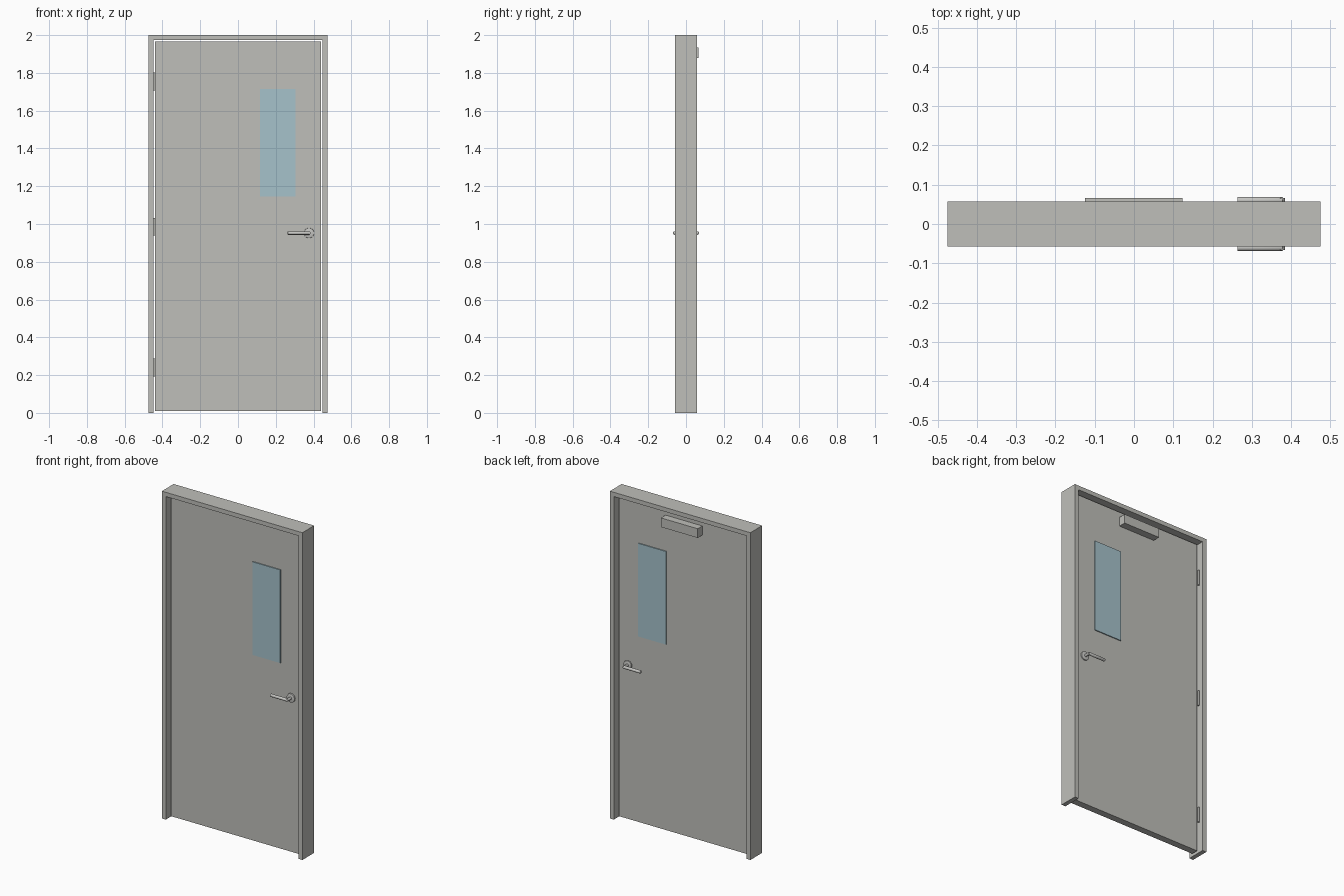
import bpy
import bmesh
from math import pi
from mathutils import Matrix, Vector

cube = bpy.data.objects.get("Cube")
if cube:
    bpy.data.objects.remove(cube, do_unlink=True)


def material(name, rgb):
    m = bpy.data.materials.new(name)
    m.use_nodes = True
    m.diffuse_color = (*rgb, 1)
    m.node_tree.nodes["Principled BSDF"].inputs["Base Color"].default_value = (*rgb, 1)
    return m


grey = material("painted grey", (0.52, 0.52, 0.49))
steel = material("brushed steel", (0.56, 0.56, 0.54))
blue = material("pale blue glass", (0.38, 0.54, 0.60))


def finish(name, bm, mat):
    bmesh.ops.recalc_face_normals(bm, faces=bm.faces)
    mesh = bpy.data.meshes.new(name)
    bm.to_mesh(mesh)
    bm.free()
    mesh.materials.append(mat)
    ob = bpy.data.objects.new(name, mesh)
    bpy.context.collection.objects.link(ob)
    return ob


def box(name, x, y, z, mat):
    """Box from (low, high) ranges on each axis."""
    size = [r[1] - r[0] for r in (x, y, z)]
    mid = Vector([(r[0] + r[1]) / 2 for r in (x, y, z)])
    bm = bmesh.new()
    bmesh.ops.create_cube(bm, size=1, matrix=Matrix.Translation(mid) @ Matrix.Diagonal((*size, 1)))
    return finish(name, bm, mat)


def rod(name, start, end, radius, mat, bevel=0, sides=24):
    """Smooth cylinder between two points."""
    a, b = Vector(start), Vector(end)
    turn = (b - a).to_track_quat("Z", "Y").to_matrix().to_4x4()
    bm = bmesh.new()
    bmesh.ops.create_cone(bm, cap_ends=True, segments=sides, radius1=radius, radius2=radius,
                          depth=(b - a).length, matrix=Matrix.Translation((a + b) / 2) @ turn)
    if bevel:
        rims = [e for e in bm.edges if any(len(f.verts) > 4 for f in e.link_faces)]
        bmesh.ops.bevel(bm, geom=rims, offset=bevel, segments=2, profile=0.5, affect="EDGES")
    ob = finish(name, bm, mat)
    bpy.context.view_layer.objects.active = ob
    bpy.ops.object.select_all(action="DESELECT")
    ob.select_set(True)
    bpy.ops.object.shade_smooth_by_angle(angle=pi / 5)
    return ob


# Frame: one arch-shaped outline extruded through the wall depth
W, INNER, TOP, DEPTH = 0.475, 0.448, 1.974, 0.057
outline = [(-W, 0), (-W, 2), (W, 2), (W, 0), (INNER, 0), (INNER, TOP), (-INNER, TOP), (-INNER, 0)]
bm = bmesh.new()
face = bm.faces.new([bm.verts.new((x, -DEPTH, z)) for x, z in outline])
ext = bmesh.ops.extrude_face_region(bm, geom=[face])
bmesh.ops.translate(bm, vec=(0, 2 * DEPTH, 0),
                    verts=[v for v in ext["geom"] if isinstance(v, bmesh.types.BMVert)])
finish("door_frame", bm, grey)

# Door leaf, with a glass pane slightly proud of both faces
DOOR = 0.021
box("door_leaf", (-0.439, 0.439), (-DOOR, DOOR), (0.01, 1.967), grey)
box("window_pane", (0.116, 0.304), (-DOOR - 0.006, DOOR + 0.006), (1.146, 1.715), blue)

# Closer box on the back
box("door_closer", (-0.125, 0.123), (DOOR, 0.066), (1.878, 1.934), grey)

# Hinge barrels in the gap
for label, z in (("lower", 0.24), ("middle", 0.985), ("upper", 1.755)):
    rod(label + "_hinge", (-0.4435, 0.026, z - 0.047), (-0.4435, 0.026, z + 0.047), 0.006, grey, sides=16)

# Lever handle on each side: rose, neck and lever
HX, HZ = 0.376, 0.952
for label, s in (("front", -1), ("back", 1)):
    rod(label + "_rose", (HX, s * DOOR, HZ), (HX, s * (DOOR + 0.009), HZ), 0.027, steel, bevel=0.002, sides=32)
    rod(label + "_neck", (HX, s * DOOR, HZ), (HX, s * 0.066, HZ), 0.008, steel)
    rod(label + "_lever", (0.263, s * 0.06, HZ), (HX + 0.003, s * 0.06, HZ), 0.009, steel, bevel=0.002)
